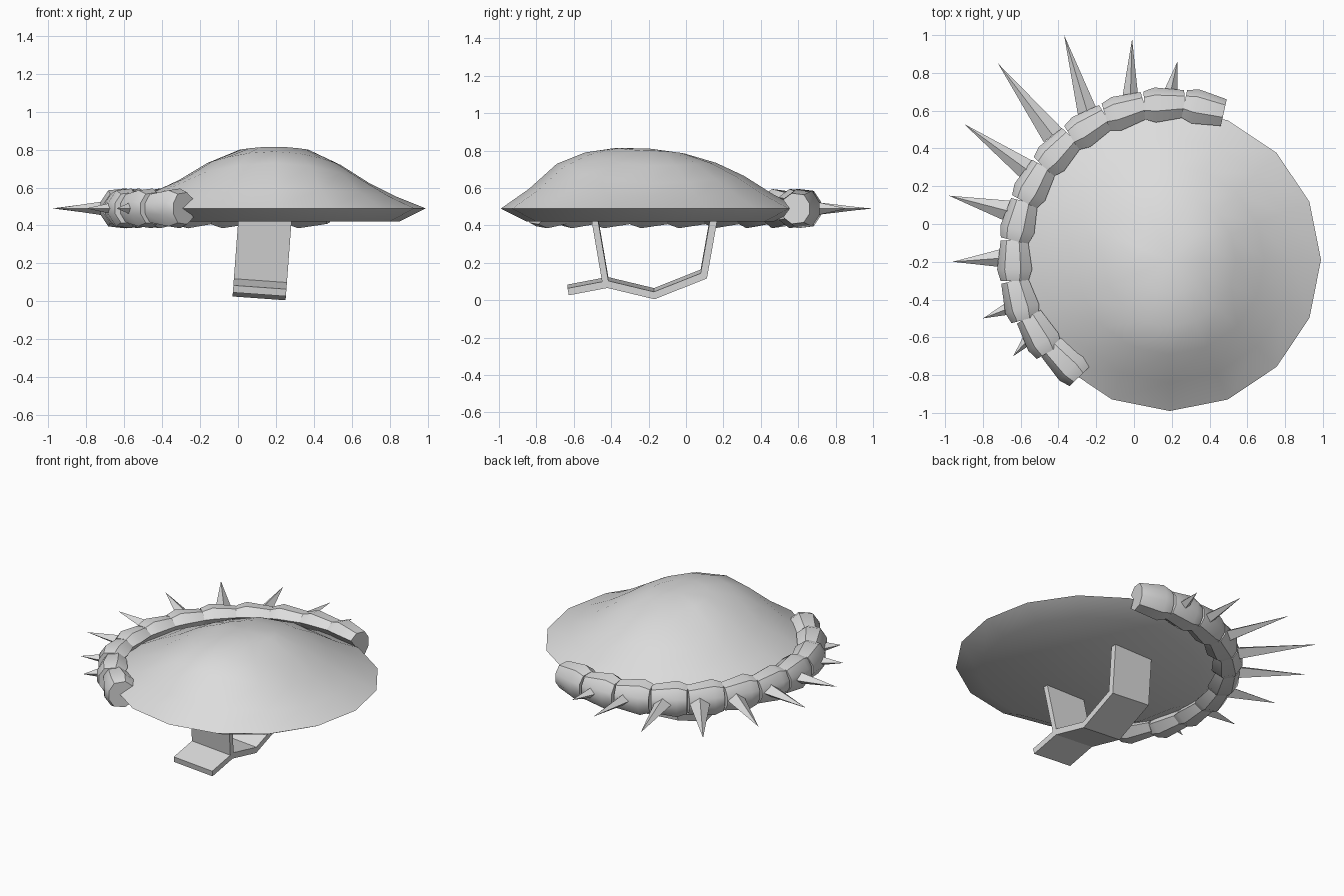
import bpy, bmesh, math
from mathutils import Vector

if "Cube" in bpy.data.objects:
    bpy.data.objects.remove(bpy.data.objects["Cube"])

CX, CY, RIM_Z = 0.19, -0.19, 0.49

grey = bpy.data.materials.new("light_grey")
grey.diffuse_color = (0.72, 0.72, 0.72, 1)
grey.use_nodes = True
grey.node_tree.nodes["Principled BSDF"].inputs["Base Color"].default_value = grey.diffuse_color


def make(name, rings, cap_start=True, cap_end=True, smooth=35):
    """Skin a list of closed rings; a one-point ring becomes a tip."""
    bm = bmesh.new()
    vs = [[bm.verts.new(p) for p in r] for r in rings]
    for a, b in zip(vs, vs[1:]):
        n = max(len(a), len(b))
        for i in range(n):
            j = (i + 1) % n
            if len(b) == 1:
                bm.faces.new((a[i], a[j], b[0]))
            elif len(a) == 1:
                bm.faces.new((a[0], b[j], b[i]))
            else:
                bm.faces.new((a[i], a[j], b[j], b[i]))
    if cap_start and len(vs[0]) > 2:
        bm.faces.new(vs[0][::-1])
    if cap_end and len(vs[-1]) > 2:
        bm.faces.new(vs[-1])
    bmesh.ops.recalc_face_normals(bm, faces=bm.faces[:])
    me = bpy.data.meshes.new(name)
    bm.to_mesh(me)
    bm.free()
    me.materials.append(grey)
    ob = bpy.data.objects.new(name, me)
    bpy.context.collection.objects.link(ob)
    if smooth:
        bpy.ops.object.select_all(action='DESELECT')
        ob.select_set(True)
        bpy.context.view_layer.objects.active = ob
        bpy.ops.object.shade_smooth_by_angle(angle=math.radians(smooth))
    return ob


# Shield disc: lopsided dome, heights given for east, north, west, south
DOME = [
    (0.80, (0.49, 0.49, 0.49, 0.49)),
    (0.65, (0.55, 0.57, 0.57, 0.595)),
    (0.50, (0.625, 0.665, 0.64, 0.73)),
    (0.35, (0.72, 0.735, 0.73, 0.79)),
    (0.18, (0.80, 0.785, 0.80, 0.815)),
]


def dome_ring(r, heights):
    ring = []
    for i in range(16):
        a = math.tau * i / 16
        c, s = math.cos(a), math.sin(a)
        z = c * c * heights[0 if c > 0 else 2] + s * s * heights[1 if s > 0 else 3]
        x, y = CX + r * c, CY + r * s
        # shallow dent on the back left of the crown
        z -= 0.03 * max(0, 1 - math.hypot(x + 0.04, y + 0.02) / 0.15)
        ring.append((x, y, z))
    return ring


underside = [(CX + 0.66 * math.cos(math.tau * i / 16),
              CY + 0.66 * math.sin(math.tau * i / 16), 0.42) for i in range(16)]
make("shield_disc", [underside] + [dome_ring(r, h) for r, h in DOME]
     + [[(CX, CY, 0.81)]])

# Armoured segments wrapping the back left rim, notched on the inner side
SECTION = [(-0.05, 0), (-0.095, 0.06), (-0.035, 0.105), (0.05, 0.095),
           (0.09, 0.035), (0.09, -0.035), (0.05, -0.095), (-0.035, -0.105),
           (-0.095, -0.06)]
LENGTHWISE = [(-0.11, 0.78), (0.045, 1.0), (0.105, 0.80)]
for k in range(11):
    a = math.radians(77.5 + 14.7 * k)
    out = Vector((math.cos(a), math.sin(a), 0))
    along = Vector((-math.sin(a), math.cos(a), 0))
    radius = 0.825 if k < 9 else 0.825 - 0.025 * (k - 8)
    mid = Vector((CX, CY, RIM_Z)) + out * radius
    rings = [[mid + along * s + out * (u * f) + Vector((0, 0, v * f))
              for u, v in SECTION] for s, f in LENGTHWISE]
    make(f"rim_segment_{k + 1}", rings)

# Spikes: base xy, tip xy, base width
SPIKES = [
    (0.19, 0.68, 0.23, 0.86, 0.08), (-0.02, 0.65, -0.01, 0.98, 0.09),
    (-0.24, 0.57, -0.37, 1.00, 0.11), (-0.43, 0.47, -0.72, 0.85, 0.12),
    (-0.57, 0.29, -0.90, 0.53, 0.11), (-0.67, 0.07, -0.98, 0.15, 0.11),
    (-0.69, -0.18, -0.96, -0.20, 0.10), (-0.62, -0.43, -0.80, -0.50, 0.09),
    (-0.55, -0.60, -0.64, -0.70, 0.07),
]
for k, (bx, by, tx, ty, w) in enumerate(SPIKES):
    base, tip = Vector((bx, by, RIM_Z)), Vector((tx, ty, RIM_Z))
    side = (tip - base).normalized().cross(Vector((0, 0, 1))) * (w / 2)
    up = Vector((0, 0, 0.04))
    make(f"spike_{k + 1}", [[base + side, base + up, base - side, base - up], [tip]],
         smooth=0)


# Handle: strips extruded across x, slightly rolled
def strap(name, path, thick):
    pts = [Vector((0, y, z)) for y, z in path]
    upper, lower = [], []
    for i, p in enumerate(pts):
        d0 = (p - pts[i - 1]).normalized() if i else (pts[1] - p).normalized()
        d1 = (pts[i + 1] - p).normalized() if i < len(pts) - 1 else d0
        d = (d0 + d1).normalized()
        n = Vector((0, -d.z, d.y)) * (thick / 2 / max(0.5, d.dot(d0)))
        upper.append(p + n)
        lower.append(p - n)
    rings = []
    for a, b in zip(upper, lower):
        ring = []
        for p, right in ((a, 0), (a, 1), (b, 1), (b, 0)):
            x = -0.03 + 0.28 * right + 0.075 * p.z
            ring.append((x, p.y, p.z + 0.01 - 0.02 * right))
        rings.append(ring)
    make(name, rings, smooth=0)


strap("handle_grip", [(-0.63, 0.055), (-0.42, 0.095), (-0.17, 0.035),
                      (0.095, 0.14), (0.15, 0.45)], 0.038)
strap("handle_front_arm", [(-0.43, 0.10), (-0.49, 0.45)], 0.034)
